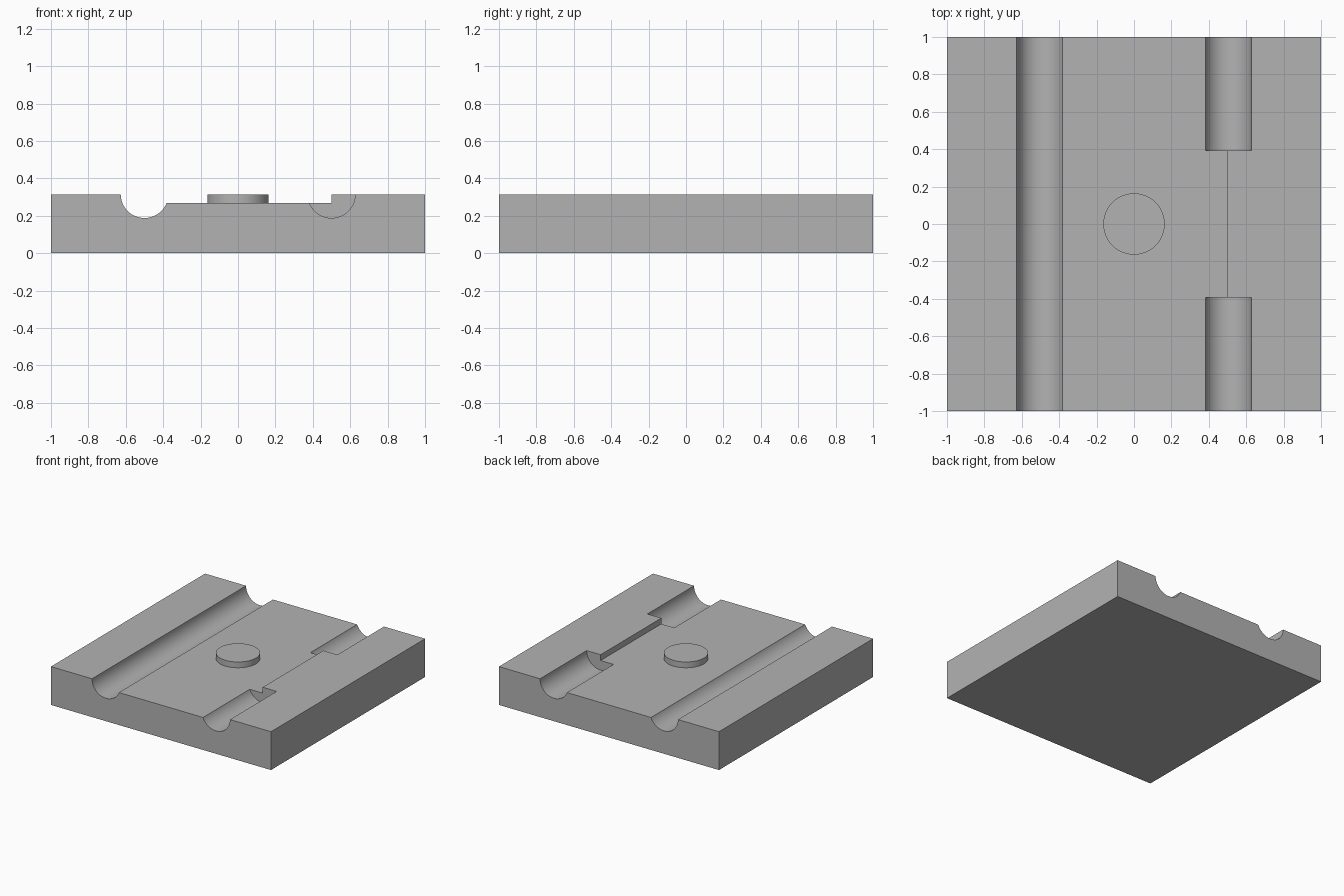
import bpy
import math

default = bpy.data.objects.get("Cube")
if default:
    bpy.data.objects.remove(default, do_unlink=True)

HEIGHT = 0.315      # full plate height
FLOOR = 0.267       # recessed floor height
GROOVE_X = 0.5      # groove centre offset
GROOVE_R = 0.127
GROOVE_END = 0.394  # inner end of the short grooves

grey = bpy.data.materials.new("plain_grey")
grey.use_nodes = True
colour = (0.45, 0.45, 0.45, 1)
grey.diffuse_color = colour
grey.node_tree.nodes["Principled BSDF"].inputs["Base Color"].default_value = colour


def finish(name):
    obj = bpy.context.object
    obj.name = name
    bpy.ops.object.transform_apply(location=True, rotation=True, scale=True)
    obj.data.materials.append(grey)
    return obj


def box(name, x, y, z):
    """Box spanning three (low, high) ranges."""
    spans = (x, y, z)
    bpy.ops.mesh.primitive_cube_add(size=1, location=[(a + b) / 2 for a, b in spans])
    bpy.context.object.scale = [b - a for a, b in spans]
    return finish(name)


def rod(name, x, y0, y1):
    """Cylinder along y, used to cut a groove."""
    bpy.ops.mesh.primitive_cylinder_add(
        vertices=96, radius=GROOVE_R, depth=y1 - y0,
        location=(x, (y0 + y1) / 2, HEIGHT), rotation=(math.pi / 2, 0, 0))
    return finish(name)


def cut(target, cutter):
    cutter.hide_render = True
    mod = target.modifiers.new("cut", "BOOLEAN")
    mod.operation = "DIFFERENCE"
    mod.solver = "EXACT"
    mod.object = cutter
    bpy.context.view_layer.objects.active = target
    bpy.ops.object.modifier_apply(modifier=mod.name)
    bpy.data.objects.remove(cutter, do_unlink=True)


def smooth(obj):
    bpy.ops.object.select_all(action="DESELECT")
    obj.select_set(True)
    bpy.context.view_layer.objects.active = obj
    bpy.ops.object.shade_smooth_by_angle(angle=math.radians(25))


# Plate with a shallow central channel
plate = box("base_plate", (-1, 1), (-1, 1), (0, HEIGHT))
cut(plate, box("channel_cutter", (-GROOVE_X, GROOVE_X), (-1.2, 1.2), (FLOOR, 0.6)))

# One full-length groove and two short ones
cut(plate, rod("long_groove_cutter", -GROOVE_X, -1.2, 1.2))
cut(plate, rod("front_groove_cutter", GROOVE_X, -1.2, -GROOVE_END))
cut(plate, rod("back_groove_cutter", GROOVE_X, GROOVE_END, 1.2))
smooth(plate)

# Raised round pad in the middle of the channel
bpy.ops.mesh.primitive_cylinder_add(
    vertices=96, radius=0.164, depth=HEIGHT - FLOOR,
    location=(0, 0, (HEIGHT + FLOOR) / 2))
smooth(finish("centre_pad"))
